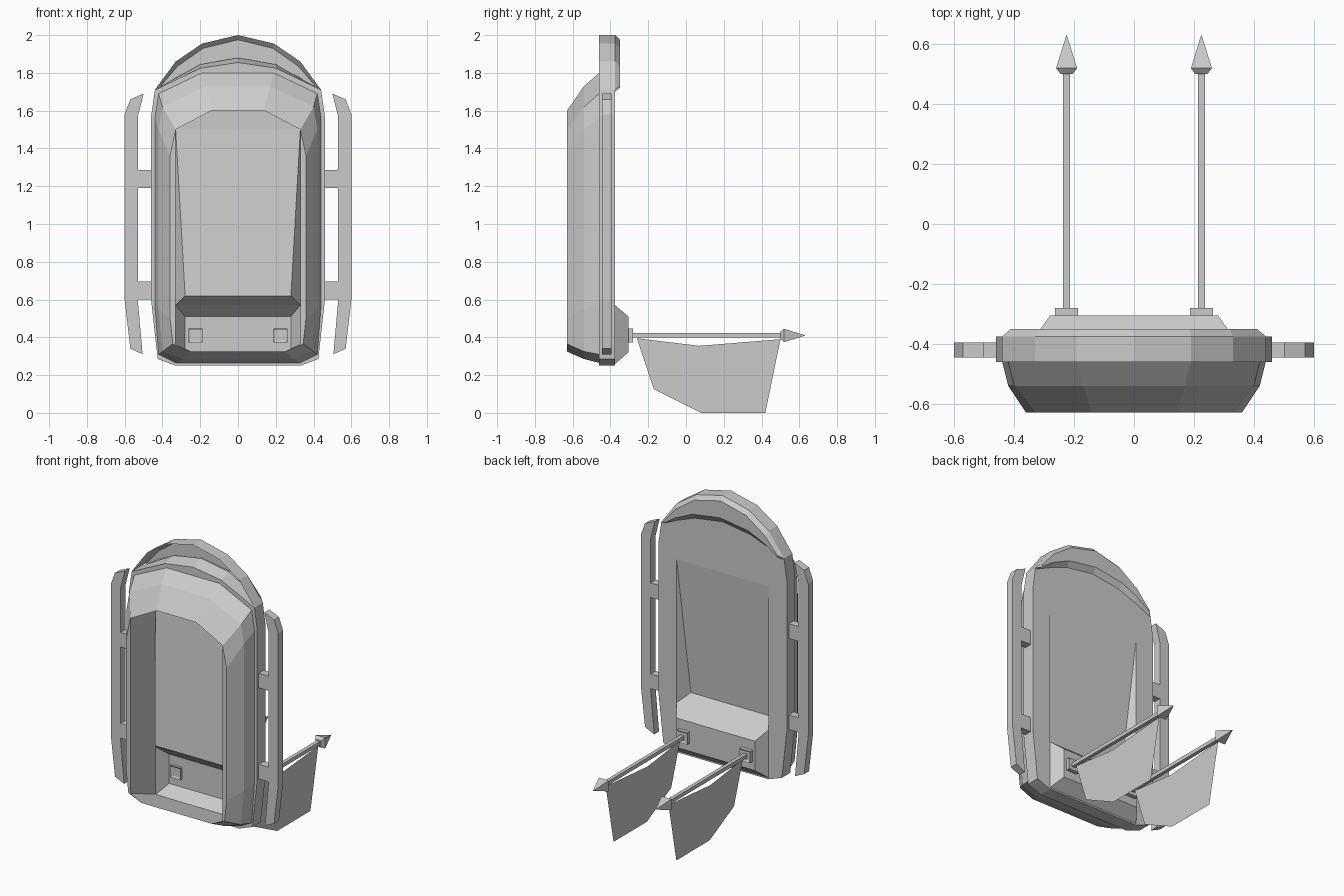
import bpy, bmesh
from mathutils import Vector

old = bpy.data.objects.get("Cube")
if old:
    bpy.data.objects.remove(old, do_unlink=True)

# One plain grey for every part
grey = bpy.data.materials.new("plain grey")
grey.use_nodes = True
colour = (0.6, 0.6, 0.6, 1)
grey.diffuse_color = colour
grey.node_tree.nodes["Principled BSDF"].inputs["Base Color"].default_value = colour


def finish(name, bm):
    bmesh.ops.remove_doubles(bm, verts=bm.verts, dist=0.0005)
    bmesh.ops.recalc_face_normals(bm, faces=bm.faces)
    mesh = bpy.data.meshes.new(name)
    bm.to_mesh(mesh)
    bm.free()
    mesh.materials.append(grey)
    obj = bpy.data.objects.new(name, mesh)
    bpy.context.collection.objects.link(obj)
    return obj


def mirrored(half):
    """Complete a half outline that ends on the centre line."""
    return half + [(-x, z) for x, z in reversed(half[:-1])]


def loft(bm, rings, closed=True):
    """Skin a list of (y, outline) rings."""
    loops = [[bm.verts.new((x, y, z)) for x, z in pts] for y, pts in rings]
    for a, b in zip(loops, loops[1:]):
        n = len(a)
        for i in range(n if closed else n - 1):
            j = (i + 1) % n
            bm.faces.new((a[i], a[j], b[j], b[i]))
    return loops


def box(name, low, high, inset=False):
    bm = bmesh.new()
    bmesh.ops.create_cube(bm, size=1)
    low, high = Vector(low), Vector(high)
    for v in bm.verts:
        v.co = (low + high) / 2 + v.co * (high - low)
    if inset:
        ends = [f for f in bm.faces if abs(f.normal.y) > 0.9]
        bmesh.ops.inset_individual(bm, faces=ends, thickness=0.014, depth=-0.006)
    return finish(name, bm)


# Body shell: inner wall, front rim, domed outside, collar and back plate
inner = [(.25, .325), (.33, .365), (.33, .5), (.33, 1.36), (.33, 1.5), (.14, 1.6), (0, 1.6)]
floor = [(.25, .262), (.33, .265)] + inner[2:]
rim = [(.25, .325), (.345, .365), (.36, .5), (.36, 1.36), (.33, 1.5), (.14, 1.6), (0, 1.6)]
dome = [(.29, .285), (.4, .325), (.42, .55), (.42, 1.5), (.4, 1.62), (.17, 1.73), (0, 1.73)]
base = [(.33, .265), (.42, .31), (.44, .57), (.44, 1.56), (.42, 1.69), (.19, 1.8), (0, 1.8)]
collar = [(.33, .25), (.425, .285), (.46, .6), (.46, 1.57), (.44, 1.71), (.2, 1.825), (0, 1.855)]
collar_back = collar[:5] + [(.2, 1.845), (0, 1.88)]
opening = [(.25, .26), (.33, .26), (.33, .57), (.33, 1.3), (.33, 1.5), (.14, 1.5), (0, 1.5)]
bm = bmesh.new()
loft(bm, [(y, mirrored(p)) for y, p in [
    (-.375, floor), (-.63, inner), (-.63, rim), (-.54, dome), (-.46, base),
    (-.46, collar), (-.375, collar_back), (-.375, opening)]])
finish("body_shell", bm)

# Sloped back panel running down into a chamfered box
steps = [(.33, -.375, 1.5), (.28, -.45, .62), (.33, -.375, .57),
         (.28, -.305, .51), (.28, -.305, .32), (.33, -.375, .26)]
bm = bmesh.new()
sides = [[bm.verts.new((s * x, y, z)) for x, y, z in steps] for s in (1, -1)]
a, b = sides
for i in range(len(steps) - 1):
    bm.faces.new((a[i], a[i + 1], b[i + 1], b[i]))
for s in sides:
    bm.faces.new(s[:3])
    bm.faces.new(s[2:])
finish("back_panel", bm)

# Arched crest, open at the front
arch = [(.44, 1.71), (.33, 1.86), (.19, 1.955), (0, 2)]
arch_bevel = [(.41, 1.73), (.32, 1.835), (.185, 1.93), (0, 1.975)]
arch_low = [(.41, 1.72), (.32, 1.78), (.2, 1.835), (0, 1.865)]
arch_foot = [(.44, 1.7), (.32, 1.755), (.2, 1.8), (0, 1.83)]
bm = bmesh.new()
loft(bm, [(y, mirrored(p)) for y, p in [
    (-.46, arch), (-.375, arch), (-.35, arch_bevel), (-.35, arch_low),
    (-.375, arch_foot)]], closed=False)
finish("crest", bm)

rail = [(.505, .31), (.57, .34), (.6, .6), (.6, 1.58), (.57, 1.66), (.5, 1.69), (.53, 1.57), (.53, .59)]
flag = [(-.26, .395), (.07, .355), (.5, .39), (.42, 0), (.08, 0), (-.17, .125)]

for side, s in (("left", 1), ("right", -1)):
    # Side rail and its two brackets
    bm = bmesh.new()
    ends = loft(bm, [(y, [(s * x, z) for x, z in rail]) for y in (-.445, -.395)])
    for loop in ends:
        bm.faces.new(loop)
    finish(side + "_rail", bm)
    for level, z in (("lower", .6), ("upper", 1.19)):
        x0, x1 = sorted((s * .44, s * .535))
        box(f"{side}_{level}_bracket", (x0, -.445, z), (x1, -.395, z + .095))

    # Pole with mount, spear tip and flag
    x, z = s * .225, .41
    box(side + "_mount", (x - .038, -.32, z - .038), (x + .038, -.28, z + .038), inset=True)
    box(side + "_pole", (x - .012, -.285, z - .012), (x + .012, .505, z + .012))
    bm = bmesh.new()
    square = [(-1, -1), (1, -1), (1, 1), (-1, 1)]
    tip = loft(bm, [(y, [(x + r * u, z + r * v) for u, v in square])
                    for y, r in ((.5, .02), (.52, .035), (.63, .001))])
    bm.faces.new(tip[0])
    bm.faces.new(tip[-1])
    finish(side + "_spear_tip", bm)
    bm = bmesh.new()
    bm.faces.new([bm.verts.new((x, fy, fz)) for fy, fz in flag])
    finish(side + "_flag", bm)
